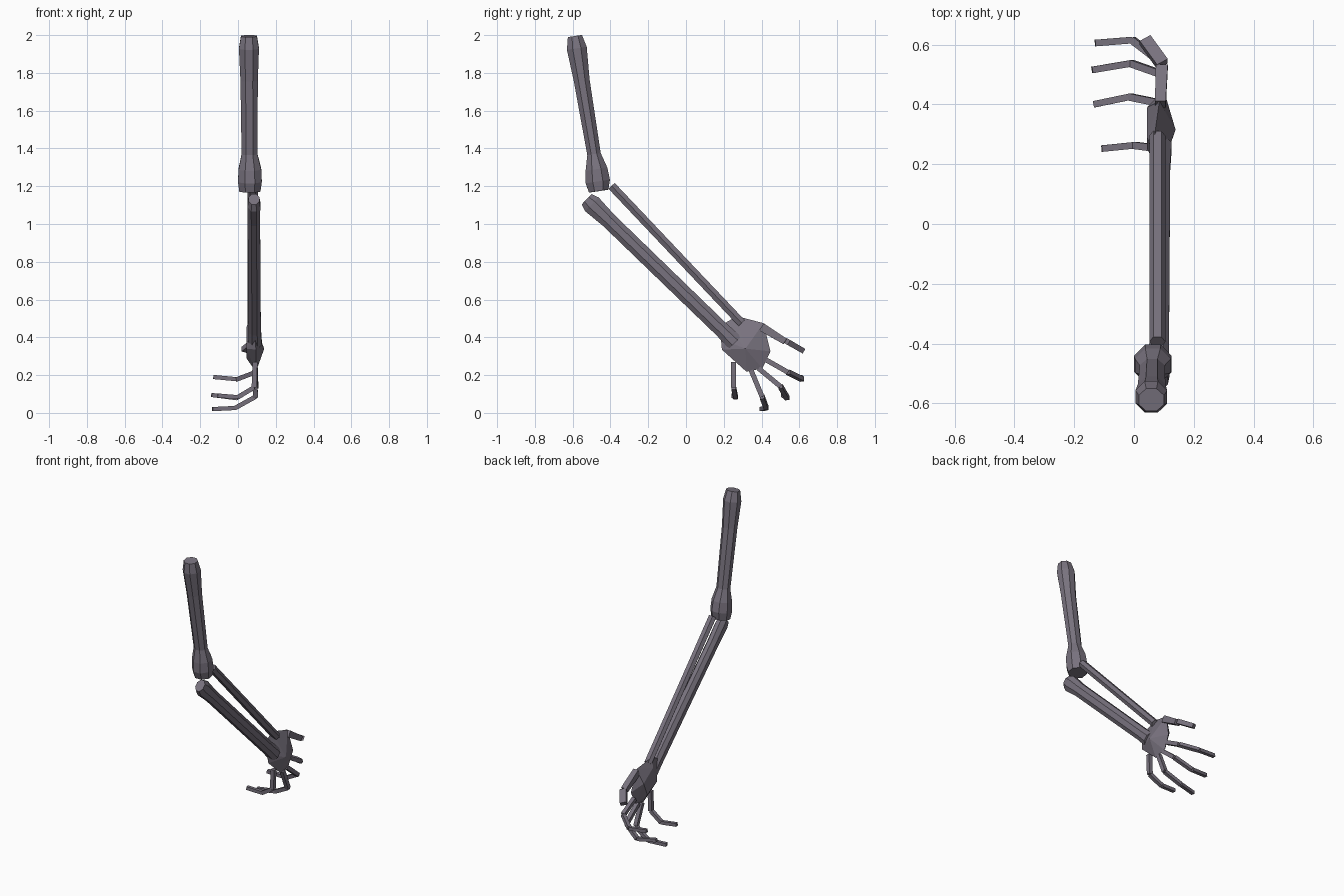
import bpy, bmesh, math
from mathutils import Vector

bone = bpy.data.materials.new("grey_bone")
bone.diffuse_color = (0.19, 0.17, 0.21, 1)


def finish(name, bm):
    bmesh.ops.recalc_face_normals(bm, faces=bm.faces[:])
    me = bpy.data.meshes.new(name)
    bm.to_mesh(me)
    bm.free()
    me.materials.append(bone)
    ob = bpy.data.objects.new(name, me)
    bpy.context.collection.objects.link(ob)
    return ob


def add_tube(bm, rings, sides, flat=True):
    """Loft capped rings of (centre, half width, half depth) along a straight axis."""
    d = (Vector(rings[-1][0]) - Vector(rings[0][0])).normalized()
    ref = Vector((1, 0, 0)) if abs(d.x) < 0.75 else Vector((0, 1, 0))
    v = d.cross(ref).normalized()
    u = v.cross(d)
    phase = math.pi / sides if flat else 0
    k = 1 / math.cos(phase)
    loops = []
    for c, ru, rv in rings:
        angles = [phase + 2 * math.pi * i / sides for i in range(sides)]
        loops.append([bm.verts.new(Vector(c) + u * ru * k * math.cos(a) + v * rv * k * math.sin(a))
                      for a in angles])
    for a, b in zip(loops, loops[1:]):
        for i in range(sides):
            j = (i + 1) % sides
            bm.faces.new((a[i], a[j], b[j], b[i]))
    bm.faces.new(loops[0])
    bm.faces.new(loops[-1])


def tube(name, rings, sides, flat=True):
    bm = bmesh.new()
    add_tube(bm, rings, sides, flat)
    return finish(name, bm)


# upper arm bone with knobbed ends
tube("upper_arm_bone", [
    ((0.058, -0.588, 1.995), 0.042, 0.038),
    ((0.058, -0.578, 1.930), 0.053, 0.053),
    ((0.059, -0.552, 1.760), 0.046, 0.042),
    ((0.061, -0.487, 1.370), 0.042, 0.036),
    ((0.063, -0.474, 1.290), 0.060, 0.058),
    ((0.063, -0.467, 1.225), 0.063, 0.065),
    ((0.063, -0.462, 1.174), 0.056, 0.052)], 8)

# thick lower forearm bone
tube("lower_forearm_bone", [
    ((0.084, -0.526, 1.131), 0.029, 0.038),
    ((0.084, -0.498, 1.104), 0.034, 0.051),
    ((0.084, -0.410, 1.020), 0.033, 0.042),
    ((0.088, 0.190, 0.440), 0.033, 0.041),
    ((0.090, 0.260, 0.372), 0.036, 0.046)], 8)

# thin upper forearm bone
tube("upper_forearm_bone", [
    ((0.078, -0.394, 1.202), 0.027, 0.026),
    ((0.078, 0.295, 0.475), 0.027, 0.026)], 6, flat=False)

# palm: faceted lump with a peak on the back of the hand
bm = bmesh.new()
rim = [(0.070, 0.205, 0.475), (0.065, 0.27, 0.512), (0.085, 0.41, 0.475),
       (0.100, 0.447, 0.326), (0.095, 0.404, 0.235), (0.095, 0.32, 0.218),
       (0.095, 0.19, 0.335), (0.090, 0.185, 0.39)]
for p in rim:
    bm.verts.new(p)
bm.verts.new((0.139, 0.315, 0.34))
for y, z in ((0.29, 0.45), (0.39, 0.38), (0.35, 0.29), (0.25, 0.34)):
    bm.verts.new((0.044, y, z))
bmesh.ops.convex_hull(bm, input=bm.verts[:])
finish("palm", bm)

# fingers: knuckle, middle joint, last joint and tip
fingers = {
    "first_finger": [(0.09, 0.425, 0.28), (0.092, 0.54, 0.215), (-0.005, 0.615, 0.178), (-0.13, 0.605, 0.19)],
    "second_finger": [(0.09, 0.385, 0.235), (0.095, 0.50, 0.14), (-0.01, 0.537, 0.078), (-0.14, 0.515, 0.095)],
    "third_finger": [(0.09, 0.345, 0.225), (0.092, 0.403, 0.085), (-0.015, 0.425, 0.026), (-0.135, 0.40, 0.02)],
    "fourth_finger": [(0.09, 0.252, 0.27), (0.085, 0.252, 0.135), (0.0, 0.263, 0.083), (-0.108, 0.252, 0.092)],
}
for name, pts in fingers.items():
    bm = bmesh.new()
    for (a, b), r in zip(zip(pts, pts[1:]), (0.013, 0.012, 0.011)):
        add_tube(bm, [(a, r, r), (b, r, r)], 4)
    finish(name, bm)

# thumb: two wide flat bars
bm = bmesh.new()
add_tube(bm, [((0.088, 0.40, 0.455), 0.018, 0.022), ((0.093, 0.525, 0.378), 0.020, 0.017)], 4)
add_tube(bm, [((0.095, 0.535, 0.378), 0.021, 0.015), ((0.037, 0.615, 0.332), 0.021, 0.014)], 4)
finish("thumb", bm)
